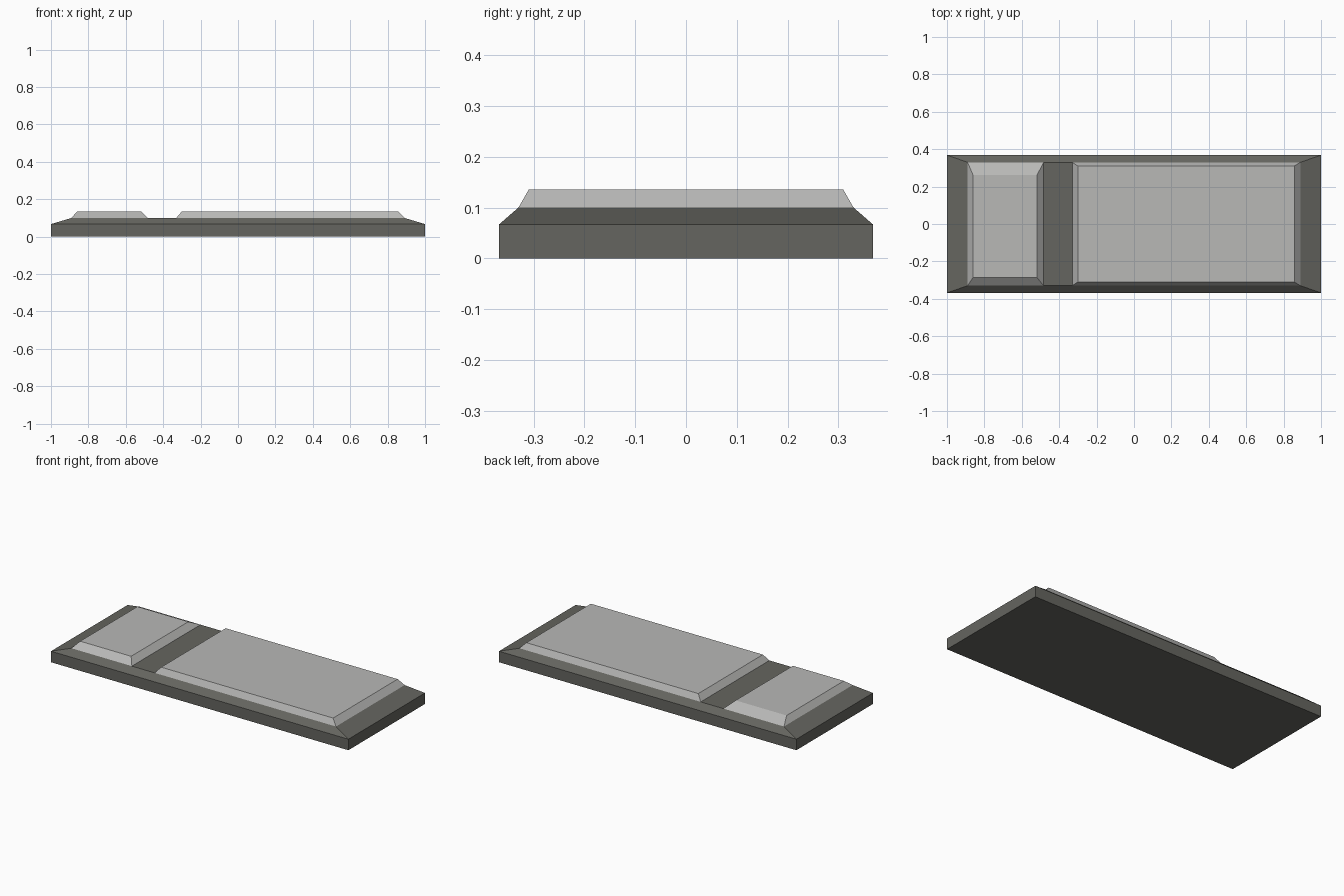
import bpy, bmesh

if "Cube" in bpy.data.objects:
    bpy.data.objects.remove(bpy.data.objects["Cube"])


def material(name, rgb):
    m = bpy.data.materials.new(name)
    m.diffuse_color = (*rgb, 1)
    m.use_nodes = True
    m.node_tree.nodes["Principled BSDF"].inputs["Base Color"].default_value = m.diffuse_color
    return m


def stacked_block(name, levels, mat):
    """Closed solid through rectangles (x0, x1, y0, y1, z) from bottom to top."""
    bm = bmesh.new()
    rings = [[bm.verts.new(p) for p in ((x0, y0, z), (x1, y0, z), (x1, y1, z), (x0, y1, z))]
             for x0, x1, y0, y1, z in levels]
    bm.faces.new(rings[0][::-1])
    bm.faces.new(rings[-1])
    for low, high in zip(rings, rings[1:]):
        for i in range(4):
            j = (i + 1) % 4
            bm.faces.new((low[i], low[j], high[j], high[i]))
    mesh = bpy.data.meshes.new(name)
    bm.to_mesh(mesh)
    bm.free()
    mesh.materials.append(mat)
    obj = bpy.data.objects.new(name, mesh)
    bpy.context.collection.objects.link(obj)
    return obj


dark = material("dark grey", (0.13, 0.13, 0.115))
light = material("light grey", (0.48, 0.48, 0.47))

# Base slab with sloped upper rim
stacked_block("base_slab", [(-1, 1, -0.368, 0.368, 0),
                            (-1, 1, -0.368, 0.368, 0.067),
                            (-0.89, 0.89, -0.33, 0.33, 0.1)], dark)

# Small raised panel, with wider slopes at front and back
stacked_block("small_panel", [(-0.89, -0.483, -0.33, 0.33, 0.1),
                              (-0.861, -0.518, -0.287, 0.263, 0.134)], light)

# Large raised panel
stacked_block("large_panel", [(-0.33, 0.89, -0.33, 0.33, 0.1),
                              (-0.3, 0.857, -0.31, 0.31, 0.135)], light)
